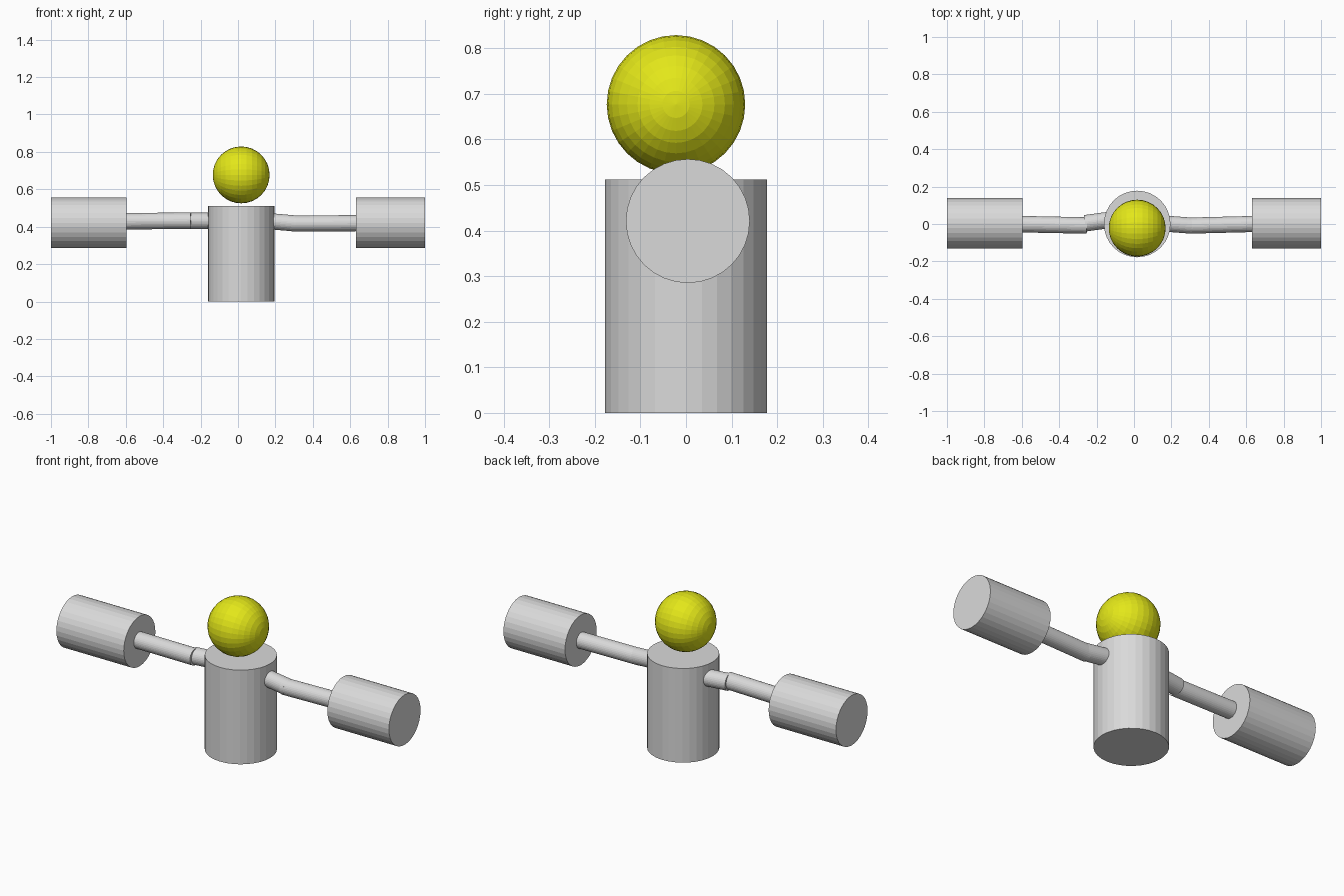
import bpy
from math import pi
from mathutils import Vector

if "Cube" in bpy.data.objects:
    bpy.data.objects.remove(bpy.data.objects["Cube"])


def material(name, rgb):
    m = bpy.data.materials.new(name)
    m.diffuse_color = (*rgb, 1)
    m.use_nodes = True
    m.node_tree.nodes["Principled BSDF"].inputs["Base Color"].default_value = m.diffuse_color
    return m


grey = material("light_grey", (0.7, 0.7, 0.7))
yellow = material("yellow", (0.79, 0.82, 0.01))


def rod(name, start, end, radius):
    """Flat-faced capped cylinder between two points."""
    a, b = Vector(start), Vector(end)
    bpy.ops.mesh.primitive_cylinder_add(vertices=32, radius=radius, depth=(b - a).length)
    ob = bpy.context.object
    ob.location = (a + b) / 2
    ob.rotation_euler = (b - a).to_track_quat('Z', 'Y').to_euler()
    ob.name = name
    ob.data.materials.append(grey)
    return ob


# Upright body
rod("body", (0.017, 0, 0), (0.017, 0, 0.512), 0.178)

# Ball head, poles pointing sideways
bpy.ops.mesh.primitive_uv_sphere_add(segments=32, ring_count=16, radius=0.152,
                                     location=(0.017, -0.022, 0.677),
                                     rotation=(0, pi / 2, 0))
head = bpy.context.object
head.name = "head"
head.data.materials.append(yellow)

# Arms: a short upper piece and a longer lower piece on each side
rod("upper_arm_left", (-0.262, 0.004, 0.431), (-0.10, 0.026, 0.431), 0.044)
rod("lower_arm_left", (-0.65, 0.000, 0.429), (-0.252, -0.008, 0.432), 0.044)
rod("upper_arm_right", (0.14, 0.004, 0.432), (0.31, -0.009, 0.417), 0.043)
rod("lower_arm_right", (0.285, -0.009, 0.417), (0.68, 0.001, 0.419), 0.043)

# Drum-shaped hands
rod("hand_left", (-1, 0.004, 0.421), (-0.595, 0.004, 0.421), 0.136)
rod("hand_right", (0.63, 0.004, 0.421), (1, 0.004, 0.421), 0.136)
